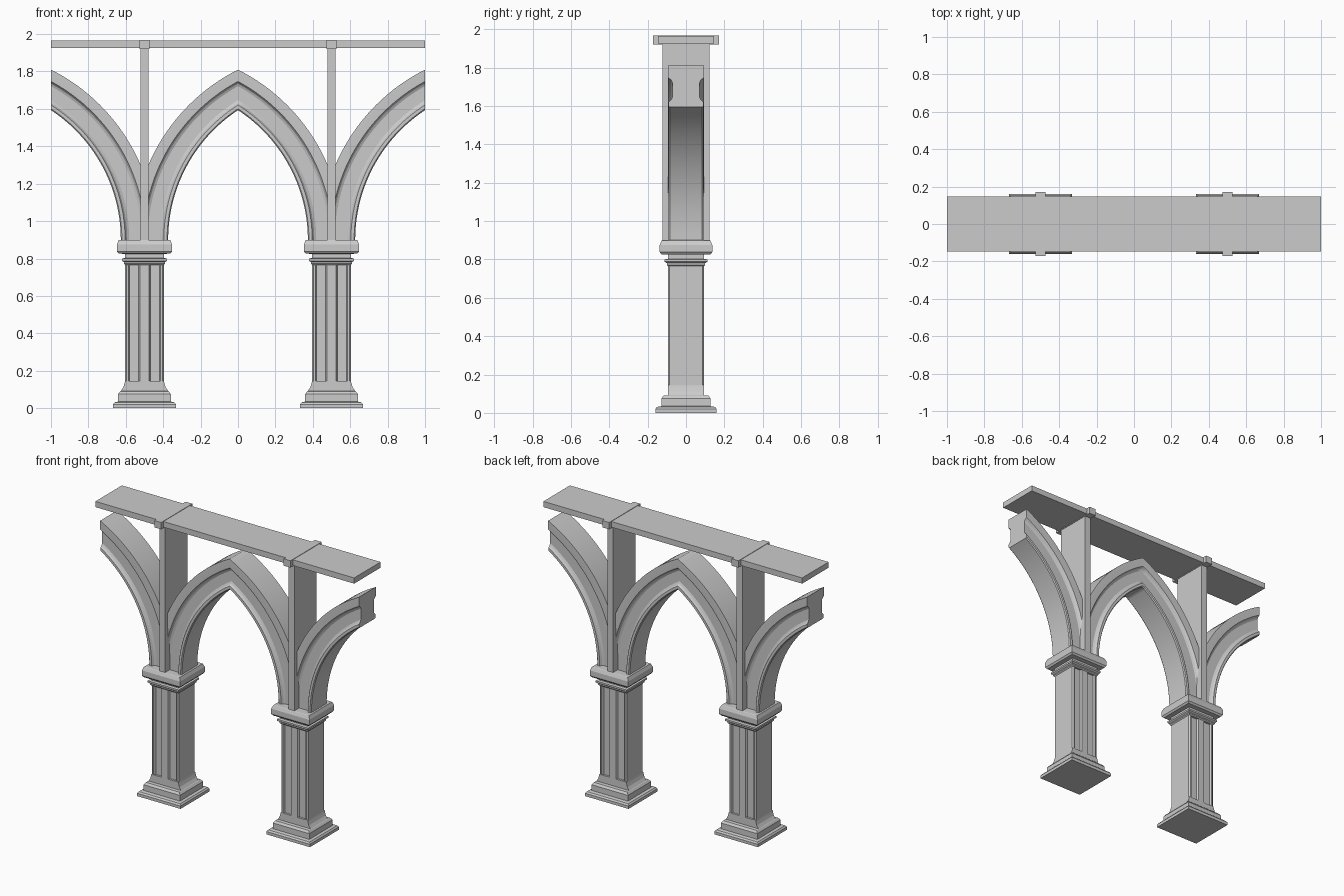
import bpy, bmesh, math

if "Cube" in bpy.data.objects:
    bpy.data.objects.remove(bpy.data.objects["Cube"])

PX = -0.5          # pillar centre; everything paired is mirrored across x = 0


def finish(bm, name, mirror=True, smooth=None):
    bmesh.ops.recalc_face_normals(bm, faces=bm.faces[:])
    me = bpy.data.meshes.new(name)
    bm.to_mesh(me)
    bm.free()
    ob = bpy.data.objects.new(name, me)
    bpy.context.collection.objects.link(ob)
    if mirror:
        m = ob.modifiers.new("mirror", "MIRROR")
        m.use_axis[0] = True
        m.merge_threshold = 0.0005
    if smooth:
        bpy.ops.object.select_all(action="DESELECT")
        ob.select_set(True)
        bpy.context.view_layer.objects.active = ob
        bpy.ops.object.shade_smooth_by_angle(angle=math.radians(smooth))
    return ob


def loft(bm, rings, cap_start=True, cap_end=True):
    """Join closed rings of points into a skin."""
    vs = [[bm.verts.new(p) for p in r] for r in rings]
    n = len(vs[0])
    for a, b in zip(vs, vs[1:]):
        for i in range(n):
            j = (i + 1) % n
            bm.faces.new((a[i], a[j], b[j], b[i]))
    if cap_start:
        bm.faces.new(vs[0][::-1])
    if cap_end:
        bm.faces.new(vs[-1])


def tiers(name, cx, levels, mirror=True):
    """Stack of rectangles given as (half x, half y, z)."""
    bm = bmesh.new()
    loft(bm, [[(cx - hx, -hy, z), (cx + hx, -hy, z), (cx + hx, hy, z), (cx - hx, hy, z)]
              for hx, hy, z in levels])
    return finish(bm, name, mirror)


# stepped base with flare up to the shaft
tiers("pillar_base", PX, [
    (.168, .160, 0), (.168, .160, .02), (.160, .152, .031), (.141, .128, .035),
    (.141, .128, .075), (.130, .117, .09), (.126, .094, .092),
    (.113, .094, .112), (.106, .094, .135), (.104, .094, .145)])

# shaft with two sunken panels on front and back
half = [(.104, .086), (.096, .094), (.086, .094), (.079, .080), (.032, .080), (.024, .094)]
front = [(x, -y) for x, y in half[::-1]]
right = front + half
outline = right + [(-x, -y) for x, y in right]
bm = bmesh.new()
loft(bm, [[(PX + x, y, z) for x, y in outline] for z in (.145, .78)])
finish(bm, "pillar_shaft")

# neck rings and capital
tiers("pillar_capital", PX, [
    (.104, .094, .765), (.110, .100, .772), (.110, .100, .78), (.120, .112, .788),
    (.120, .112, .80), (.105, .094, .803), (.105, .094, .825), (.138, .127, .826),
    (.148, .137, .838), (.148, .137, .875), (.138, .127, .898), (.134, .124, .90)])

# posts, top slab and its small clamps
tiers("wall_post", PX, [(.0225, .123, .89), (.0225, .123, 1.93)])
tiers("top_slab", 0, [(1, .146, 1.925), (1, .146, 1.965)], mirror=False)
tiers("slab_clamp", PX, [(.026, .172, 1.92), (.026, .172, 1.968)])

# moulded pointed arches: section (radius, half depth) swept about (CX, Z0)
CX, Z0, STEPS = .4566, .9, 28
section = [(.830, .084), (.836, .091), (.853, .091), (.862, .078), (.875, .071),
           (.940, .071), (.952, .077), (.962, .093), (.990, .094), (1.018, .094)]
loop = [(r, -y) for r, y in section] + [(r, y) for r, y in section[::-1]]


def half_arch(name, outer):
    bm = bmesh.new()
    rings = []
    for k in range(STEPS + 1):
        ring = []
        for r, y in loop:
            a = math.acos(CX / r) * k / STEPS      # each line ends on the apex plane
            ring.append((CX - r * math.cos(a), y, Z0 + r * math.sin(a)))
        rings.append(ring)
    loft(bm, rings, cap_end=outer)
    # trim at the pillar centre line
    bmesh.ops.bisect_plane(bm, geom=bm.verts[:] + bm.edges[:] + bm.faces[:],
                           plane_co=(PX, 0, 0), plane_no=(-1, 0, 0), clear_outer=True)
    if outer:                                      # flip into the outer bay
        for v in bm.verts:
            v.co.x = -1 - v.co.x
    finish(bm, name, smooth=25)


half_arch("centre_arch", False)
half_arch("outer_half_arch", True)
